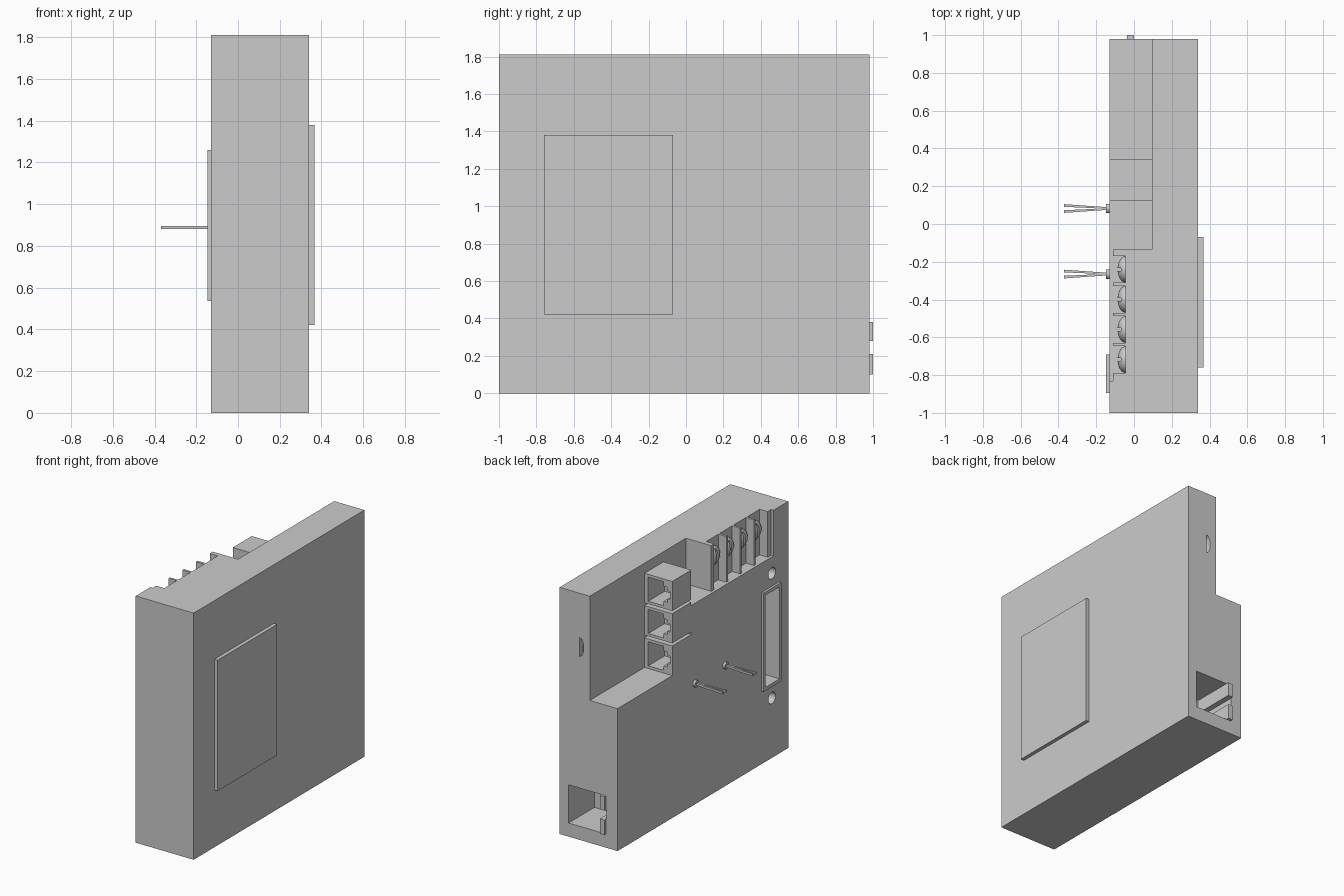
import bpy, bmesh, math
from mathutils import Matrix, Vector

if "Cube" in bpy.data.objects:
    bpy.data.objects.remove(bpy.data.objects["Cube"])

def add(name, bm):
    bmesh.ops.recalc_face_normals(bm, faces=bm.faces)
    me = bpy.data.meshes.new(name)
    bm.to_mesh(me)
    bm.free()
    ob = bpy.data.objects.new(name, me)
    bpy.context.collection.objects.link(ob)
    return ob

def box(name, x, y, z):
    bm = bmesh.new()
    c = [(a + b) / 2 for a, b in (x, y, z)]
    s = [abs(b - a) for a, b in (x, y, z)]
    bmesh.ops.create_cube(bm, size=1, matrix=Matrix.Translation(c) @ Matrix.Diagonal((*s, 1)))
    return add(name, bm)

def prism(name, pts, vec):
    """Extrude a flat outline of 3D points along vec."""
    bm = bmesh.new()
    f = bm.faces.new([bm.verts.new(p) for p in pts])
    r = bmesh.ops.extrude_face_region(bm, geom=[f])
    bmesh.ops.translate(bm, vec=vec, verts=[v for v in r['geom'] if isinstance(v, bmesh.types.BMVert)])
    return add(name, bm)

def rod(name, x0, x1, y, z, r, n=24):
    ring = [(x0, y + r * math.cos(2 * math.pi * i / n), z + r * math.sin(2 * math.pi * i / n)) for i in range(n)]
    return prism(name, ring, (x1 - x0, 0, 0))

def cut(ob, *cutters):
    for c in cutters:
        m = ob.modifiers.new('cut', 'BOOLEAN')
        m.operation, m.solver, m.object = 'DIFFERENCE', 'EXACT', c
        bpy.context.view_layer.update()
        me = bpy.data.meshes.new_from_object(ob.evaluated_get(bpy.context.evaluated_depsgraph_get()))
        ob.modifiers.clear()
        ob.data = me
        bpy.data.objects.remove(c)

L, R, TOP, BACK = -0.13, 0.34, 1.81, 0.98
BAYS = [(-0.31, -0.17), (-0.47, -0.327), (-0.63, -0.487), (-0.79, -0.647)]

# Housing with the corner notch for the sockets and the terminal recess
body = box('housing', (L, R), (-1, BACK), (0, TOP))
cut(body,
    box('c', (-0.3, 0.095), (0.125, 1.2), (1.045, 2)),
    box('c', (-0.3, 0.095), (-0.135, 0.5), (1.475, 2)),
    box('c', (-0.3, -0.11), (-0.83, 0.0), (1.475, 2)))
cut(body, *[box('c', (-0.3, -0.045), b, (1.475, 2)) for b in BAYS])

# Lower rear socket opening with side slot, curved slot above it
cut(body,
    box('c', (0.0, 0.267), (0.68, 1.2), (0.1, 0.38)),
    box('c', (-0.04, 0.05), (0.68, 1.2), (0.21, 0.28)))
lens = [(0.178 - 0.033 * math.sin(math.pi * i / 12), 1.2, 1.415 + 0.07 * math.cos(math.pi * i / 12)) for i in range(13)]
cut(body, prism('c', lens, (0, -0.26, 0)))
for i, z in enumerate([(0.1, 0.21), (0.28, 0.38)]):
    box(f'socket_tab_{i}', (-0.037, 0.0), (0.96, 1.0), z)

# Side connector: raised frame, deep opening, two screw holes
cut(body,
    box('c', (-0.3, 0.02), (-0.875, -0.71), (0.56, 1.235)),
    *[rod('c', -0.3, L + 0.06, -0.81, z, 0.042) for z in (1.355, 0.44)])
frame = box('connector_frame', (-0.147, L), (-0.895, -0.69), (0.535, 1.26))
cut(frame, box('c', (-0.3, 0.1), (-0.875, -0.71), (0.56, 1.235)))

# Plate on the opposite side
box('side_plate', (R, 0.367), (-0.76, -0.07), (0.42, 1.38))

# Stack of three sockets with stepped openings
half = [(0.065, 0.088), (-0.06, 0.088), (-0.06, 0.055), (-0.09, 0.055), (-0.09, 0.03), (-0.113, 0.03)]
for i in range(3):
    z0 = 1.045 + i * 0.237
    jack = box(f'stacked_socket_{i}', (L, 0.095), (0.125, 0.345), (z0, z0 + 0.217))
    zc = z0 + 0.108
    pts = [(x, 0.5, zc + h) for x, h in half] + [(x, 0.5, zc - h) for x, h in reversed(half)]
    cut(jack, prism('c', pts, (0, -0.345, 0)))

# Domed slotted terminal screws
for i, b in enumerate(BAYS):
    yc, zc = sum(b) / 2, 1.68
    bm = bmesh.new()
    bmesh.ops.create_uvsphere(bm, u_segments=32, v_segments=16, radius=1,
        matrix=Matrix.Translation((-0.045, yc, zc)) @ Matrix.Diagonal((0.042, 0.07, 0.07, 1)) @ Matrix.Rotation(math.pi / 2, 4, 'Y'))
    screw = add(f'terminal_screw_{i}', bm)
    cut(screw,
        box('c', (-0.045, 0.1), (yc - 0.2, yc + 0.2), (zc - 0.2, zc + 0.2)),
        box('c', (-0.2, -0.068), (yc - 0.008, yc + 0.008), (zc - 0.1, zc + 0.1)))
    bpy.context.view_layer.objects.active = screw
    bpy.ops.object.select_all(action='DESELECT')
    screw.select_set(True)
    bpy.ops.object.shade_smooth_by_angle(angle=math.radians(30))

# Two forked clips with round collars
fork = [(-0.13, 0.008), (-0.17, 0.009), (-0.37, 0.023), (-0.37, 0.009), (-0.21, 0.002)]
for i, y in enumerate((0.082, -0.265)):
    rod(f'clip_collar_{i}', -0.147, L, y, 0.888, 0.025)
    pts = [(x, y + w, 0.88) for x, w in fork] + [(x, y - w, 0.88) for x, w in reversed(fork)]
    prism(f'forked_clip_{i}', pts, (0, 0, 0.016))
